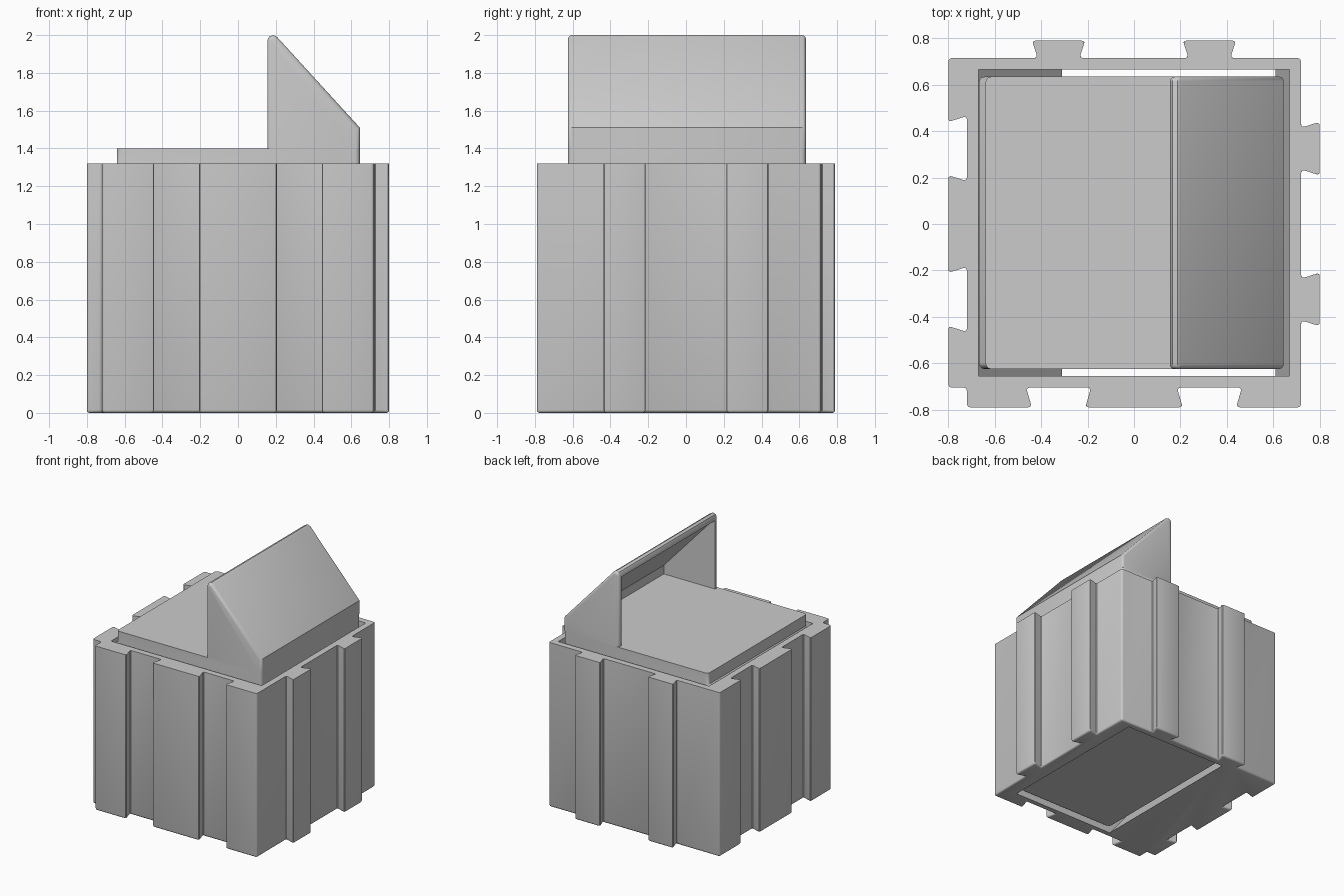
import bpy, bmesh, math

cube = bpy.data.objects.get("Cube")
if cube:
    bpy.data.objects.remove(cube, do_unlink=True)

grey = bpy.data.materials.new("plain_grey")
grey.use_nodes = True
COLOUR = (0.6, 0.6, 0.6, 1)
grey.diffuse_color = COLOUR
grey.node_tree.nodes["Principled BSDF"].inputs["Base Color"].default_value = COLOUR


def prism(name, points, to_3d, low, high, rule=None, width=0.02, segments=3):
    """Extrude a flat outline from low to high; bevel the edges chosen by rule."""
    bm = bmesh.new()
    rings = [[bm.verts.new(to_3d(a, b, c)) for a, b in points] for c in (low, high)]
    bm.faces.new(rings[0])
    bm.faces.new(rings[1])
    count = len(points)
    for i in range(count):
        j = (i + 1) % count
        bm.faces.new((rings[0][i], rings[0][j], rings[1][j], rings[1][i]))
    bmesh.ops.recalc_face_normals(bm, faces=bm.faces)
    if rule:
        edges = [e for e in bm.edges if rule(e.verts[0].co, e.verts[1].co)]
        bmesh.ops.bevel(bm, geom=edges, offset=width, segments=segments,
                        profile=0.5, affect='EDGES', clamp_overlap=True)
    mesh = bpy.data.meshes.new(name)
    bm.to_mesh(mesh)
    bm.free()
    mesh.materials.append(grey)
    obj = bpy.data.objects.new(name, mesh)
    bpy.context.collection.objects.link(obj)
    return obj


def carve(target, cutter):
    mod = target.modifiers.new("carve", 'BOOLEAN')
    mod.operation = 'DIFFERENCE'
    mod.solver = 'EXACT'
    mod.object = cutter
    cutter.hide_render = True
    cutter.hide_set(True)
    cutter.display_type = 'WIRE'


def smooth(obj):
    bpy.ops.object.select_all(action='DESELECT')
    obj.select_set(True)
    bpy.context.view_layer.objects.active = obj
    bpy.ops.object.shade_smooth_by_angle(angle=math.radians(35))


def upright(a, b, c):
    return (a, b, c)


def sideways(a, b, c):
    return (a, c, b)


# Dovetail spans along one side: tip/mouth ends, flared by FLARE at the other end
FLARE = 0.025
SPANS = [(-0.44, -0.21), (0.21, 0.44)]
IN, OUT = 0.72, 0.80

# Puzzle-shaped outline, anticlockwise from the front left corner
outline = [(-IN, -0.705), (-IN, -0.79)]
for a, b in SPANS:                       # front sockets
    outline += [(a, -0.79), (a - FLARE, -0.705), (b + FLARE, -0.705), (b, -0.79)]
outline += [(IN, -0.79)]
for a, b in SPANS:                       # left tabs
    outline += [(IN, a + FLARE), (OUT, a), (OUT, b), (IN, b - FLARE)]
outline += [(IN, 0.715)]
for a, b in reversed(SPANS):             # back tabs
    outline += [(b - FLARE, 0.715), (b, 0.79), (a, 0.79), (a + FLARE, 0.715)]
outline += [(-OUT, 0.715)]
for a, b in reversed(SPANS):             # right sockets
    outline += [(-OUT, b), (-IN, b + FLARE), (-IN, a - FLARE), (-OUT, a)]
outline += [(-OUT, -0.705)]

# Outer casing: rounded vertical corners and softened bottom rim
casing = prism("casing", outline, upright, 0, 1.32,
               lambda p, q: abs(p.z - q.z) > 0.1 or p.z + q.z < 0.01, 0.015)

# Funnel-shaped opening through the casing
opening = prism("opening_cutter",
                [(-0.67, 1.5), (-0.67, 0.45), (-0.31, 0), (-0.31, -0.1),
                 (0.61, -0.1), (0.61, 0), (0.67, 0.2), (0.67, 1.5)],
                sideways, -0.655, 0.665)
carve(casing, opening)

# Inner bin that sits in the opening
NEAR, FAR = -0.625, 0.635
inner_bin = prism("inner_bin",
                  [(-0.64, 1.4), (-0.64, 1.31), (-0.668, 1.28), (-0.668, 0.5),
                   (-0.28, 0.03), (0.58, 0.03), (0.645, 0.25), (0.645, 1.4)],
                  sideways, NEAR, FAR,
                  lambda p, q: abs(p.y - q.y) < 0.01 and abs(p.z - q.z) > 0.02, 0.025)

# Sloped hood, open towards the right
hood = prism("hood",
             [(0.155, 1.4), (0.155, 1.97), (0.165, 1.992), (0.187, 2.0),
              (0.207, 1.99), (0.645, 1.51), (0.645, 1.4)],
             sideways, NEAR, FAR,
             lambda p, q: abs(p.y - q.y) < 0.01 and p.z + q.z > 2.81, 0.02)
hollow = prism("hood_cutter",
               [(0.1, 1.35), (0.1, 1.95), (0.17, 1.95), (0.61, 1.47), (0.61, 1.35)],
               sideways, NEAR + 0.035, FAR - 0.035)
carve(hood, hollow)

for part in (casing, inner_bin, hood):
    smooth(part)
